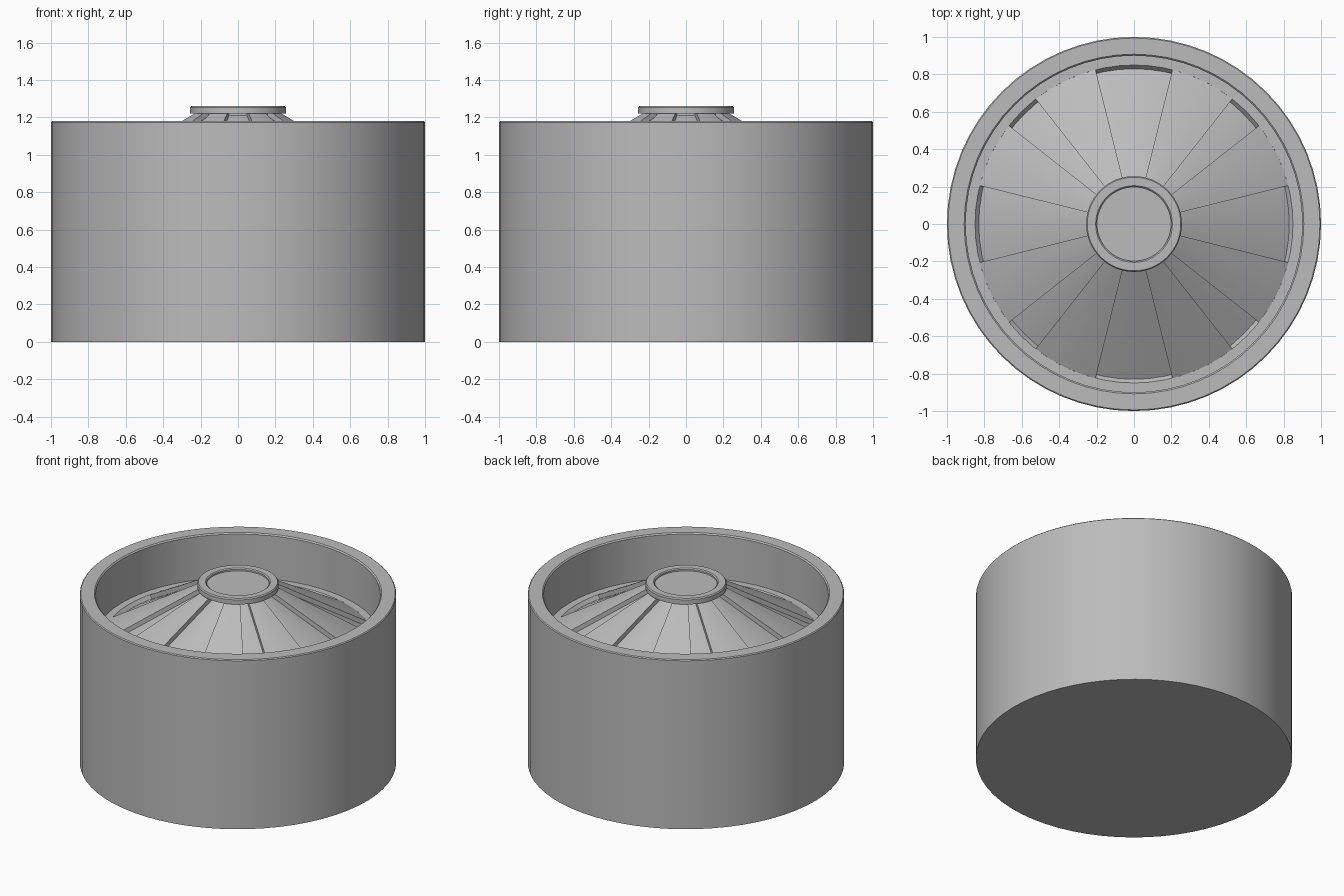
import bpy
import bmesh
from math import radians, cos, sin

SEGMENTS = 64

cube = bpy.data.objects.get("Cube")
if cube:
    bpy.data.objects.remove(cube, do_unlink=True)

grey = bpy.data.materials.new("plain_grey")
grey.use_nodes = True
grey.diffuse_color = (0.5, 0.5, 0.5, 1)
grey.node_tree.nodes["Principled BSDF"].inputs["Base Color"].default_value = (0.5, 0.5, 0.5, 1)


def finish(name, bm):
    """Turn a bmesh into a shaded object."""
    bmesh.ops.remove_doubles(bm, verts=bm.verts, dist=0.0001)
    bmesh.ops.recalc_face_normals(bm, faces=bm.faces)
    mesh = bpy.data.meshes.new(name)
    bm.to_mesh(mesh)
    bm.free()
    mesh.materials.append(grey)
    obj = bpy.data.objects.new(name, mesh)
    bpy.context.collection.objects.link(obj)
    bpy.ops.object.select_all(action="DESELECT")
    obj.select_set(True)
    bpy.context.view_layer.objects.active = obj
    bpy.ops.object.shade_smooth_by_angle(angle=radians(25))
    return obj


def lathe(name, profile):
    """Revolve (radius, height) points fully around z."""
    bm = bmesh.new()
    verts = [bm.verts.new((r, 0, z)) for r, z in profile]
    edges = [bm.edges.new(pair) for pair in zip(verts, verts[1:])]
    bmesh.ops.spin(bm, geom=verts + edges, axis=(0, 0, 1), cent=(0, 0, 0),
                   angle=radians(360), steps=SEGMENTS)
    return finish(name, bm)


def wedge(name, profile, centre, half, steps=4):
    """Sweep a closed (radius, height) profile through part of a turn."""
    bm = bmesh.new()
    rings = []
    for i in range(steps + 1):
        a = radians(centre - half + 2 * half * i / steps)
        rings.append([bm.verts.new((r * cos(a), r * sin(a), z)) for r, z in profile])
    n = len(profile)
    for a, b in zip(rings, rings[1:]):
        for j in range(n):
            k = (j + 1) % n
            bm.faces.new((a[j], a[k], b[k], b[j]))
    bm.faces.new(rings[0])
    bm.faces.new(rings[-1])
    return finish(name, bm)


# Drum with a sunken cone floor inside its rim
lathe("drum_body", [
    (0, 0), (1, 0), (1, 1.174), (0.994, 1.18), (0.908, 1.18), (0.9, 1.172),
    (0.9, 0.87), (0.85, 0.87), (0.83, 0.847), (0.2, 1.209), (0.2, 1.225), (0, 1.225)])

# Hub cap with a shallow dish
lathe("hub_cap", [
    (0, 1.22), (0.256, 1.22), (0.256, 1.252), (0.25, 1.26), (0.205, 1.26),
    (0.198, 1.254), (0.198, 1.243), (0, 1.243)])

# Raised cone ribs, leaving wide and narrow sunken panels in turn
rib_profile = [(0.85, 0.87), (0.24, 1.22), (0.2, 1.22), (0.2, 1.2), (0.83, 0.84)]
for quarter in range(4):
    for side in (-1, 1):
        wedge(f"cone_rib_{quarter * 2 + (side + 1) // 2 + 1}", rib_profile,
              quarter * 90 + side * 26.1, 12.1)
